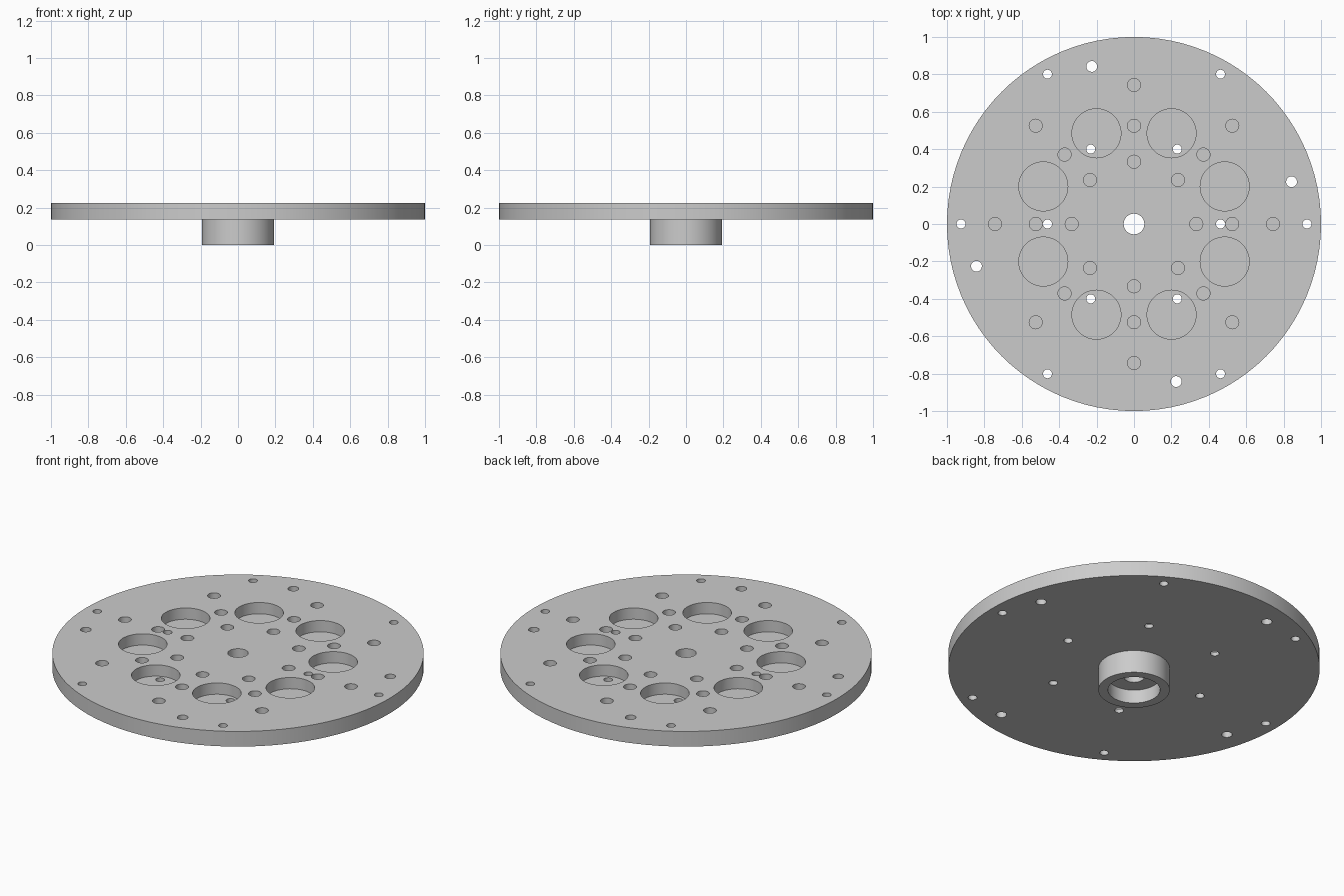
import bpy, bmesh, math
from mathutils import Matrix

if "Cube" in bpy.data.objects:
    bpy.data.objects.remove(bpy.data.objects["Cube"], do_unlink=True)

BOTTOM, TOP = 0.135, 0.225      # plate heights
POCKET_FLOOR = 0.158            # floor of the blind holes
BORE_R = 0.055

grey = bpy.data.materials.new("machined grey")
grey.use_nodes = True
colour = (0.60, 0.60, 0.60, 1)
grey.diffuse_color = colour
grey.node_tree.nodes["Principled BSDF"].inputs["Base Color"].default_value = colour


def add_object(name, bm):
    bmesh.ops.recalc_face_normals(bm, faces=bm.faces)
    mesh = bpy.data.meshes.new(name)
    bm.to_mesh(mesh)
    bm.free()
    mesh.materials.append(grey)
    ob = bpy.data.objects.new(name, mesh)
    bpy.context.collection.objects.link(ob)
    return ob


def lathe(name, profile, steps=96):
    """Revolve a closed (radius, z) profile about the z axis."""
    bm = bmesh.new()
    rings = [[bm.verts.new((r * math.cos(a), r * math.sin(a), z)) for r, z in profile]
             for a in (2 * math.pi * i / steps for i in range(steps))]
    n = len(profile)
    for i in range(steps):
        a, b = rings[i], rings[(i + 1) % steps]
        for j in range(n):
            k = (j + 1) % n
            bm.faces.new((a[j], b[j], b[k], a[k]))
    return add_object(name, bm)


def hole_cutter(name, circles, z0, z1):
    """Cylinders on bolt circles: (circle radius, count, start angle, hole radius)."""
    bm = bmesh.new()
    for ring, count, start, radius in circles:
        for i in range(count):
            a = math.radians(start + 360 * i / count)
            place = Matrix.Translation((ring * math.cos(a), ring * math.sin(a), (z0 + z1) / 2))
            bmesh.ops.create_cone(bm, cap_ends=True, segments=48 if radius > 0.1 else 24,
                                  radius1=radius, radius2=radius, depth=z1 - z0, matrix=place)
    ob = add_object(name, bm)
    ob.hide_render = True
    return ob


def activate(ob):
    bpy.ops.object.select_all(action='DESELECT')
    ob.select_set(True)
    bpy.context.view_layer.objects.active = ob


# Round plate with a centre hole
plate = lathe("round_plate", [(BORE_R, BOTTOM), (1.0, BOTTOM), (1.0, TOP), (BORE_R, TOP)])

# Hub underneath with a stepped bore
hub = lathe("hub", [(0.192, 0), (0.192, BOTTOM), (BORE_R, BOTTOM),
                    (BORE_R, 0.08), (0.14, 0.08), (0.14, 0)])

# Large pockets and three rings of blind holes, open at the top
blind = hole_cutter("blind_hole_cutter", [
    (0.525, 8, 22.5, 0.131),
    (0.333, 8, 0, 0.035),
    (0.525, 8, 0, 0.035),
    (0.743, 8, 0, 0.035),
], POCKET_FLOOR, TOP + 0.1)

# Bolt holes through the whole plate
through = hole_cutter("through_hole_cutter", [
    (0.4625, 6, 0, 0.024),
    (0.925, 6, 0, 0.024),
    (0.872, 4, 15, 0.029),
], BOTTOM - 0.1, TOP + 0.1)

# Drill the plate
activate(plate)
for cutter in (blind, through):
    mod = plate.modifiers.new(cutter.name, 'BOOLEAN')
    mod.operation = 'DIFFERENCE'
    mod.solver = 'EXACT'
    mod.object = cutter
    bpy.ops.object.modifier_apply(modifier=mod.name)
    bpy.data.objects.remove(cutter, do_unlink=True)

for ob in (plate, hub):
    activate(ob)
    bpy.ops.object.shade_smooth_by_angle(angle=math.radians(30))
